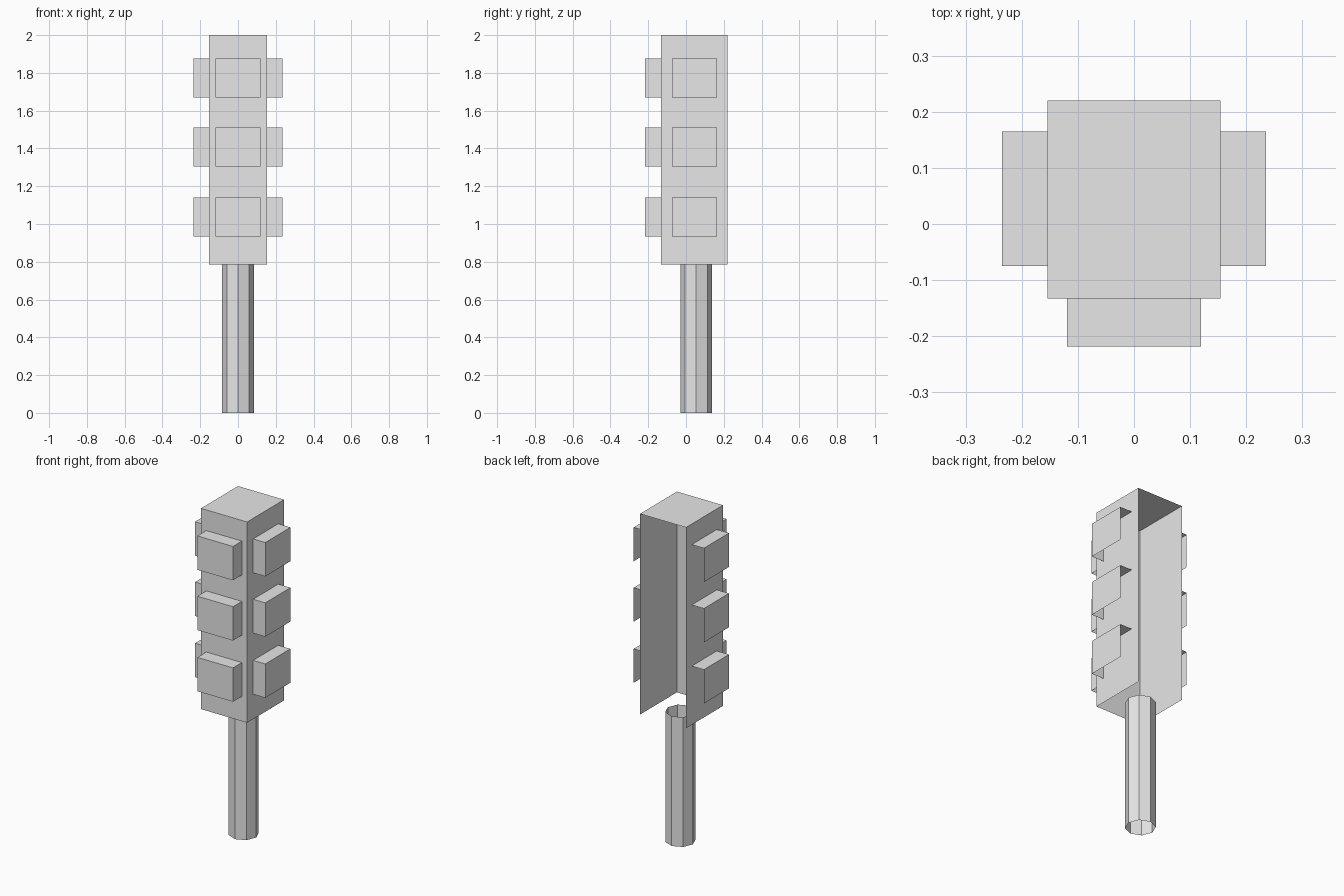
import bpy
import bmesh
from mathutils import Matrix, Vector

cube = bpy.data.objects.get("Cube")
if cube:
    bpy.data.objects.remove(cube, do_unlink=True)

grey = bpy.data.materials.new("plain grey")
grey.use_nodes = True
GREY = (0.8, 0.8, 0.8, 1)
grey.diffuse_color = GREY
grey.node_tree.nodes["Principled BSDF"].inputs["Base Color"].default_value = GREY


def finish(bm, name):
    mesh = bpy.data.meshes.new(name)
    bm.to_mesh(mesh)
    bm.free()
    mesh.materials.append(grey)
    obj = bpy.data.objects.new(name, mesh)
    bpy.context.collection.objects.link(obj)
    return obj


def open_box(name, low, high, open_sides):
    """Box between two corners, without the faces that point along open_sides."""
    low, high = Vector(low), Vector(high)
    bm = bmesh.new()
    place = Matrix.Translation((low + high) / 2) @ Matrix.Diagonal((*(high - low), 1))
    bmesh.ops.create_cube(bm, size=1, matrix=place)
    bm.normal_update()
    unwanted = [f for f in bm.faces
                if any(f.normal.dot(Vector(d)) > 0.9 for d in open_sides)]
    bmesh.ops.delete(bm, geom=unwanted, context='FACES')
    return finish(bm, name)


LEFT, RIGHT, BACK, DOWN = (1, 0, 0), (-1, 0, 0), (0, 1, 0), (0, 0, -1)
HALF, FRONT, REAR = 0.154, -0.133, 0.22
BASE, TOP = 0.785, 2.0

# Housing shell, open at the back and underneath
open_box("housing", (-HALF, FRONT, BASE), (HALF, REAR, TOP), [BACK, DOWN])

# Three rows of hooded lamps on the front and both sides
for row, z in zip(("lower", "middle", "upper"), (0.935, 1.305, 1.67)):
    top = z + 0.205
    open_box(f"front_lamp_{row}", (-0.119, -0.218, z), (0.119, FRONT, top),
             [BACK, DOWN])
    open_box(f"left_lamp_{row}", (HALF, -0.075, z), (0.235, 0.165, top),
             [RIGHT, BACK, DOWN])
    open_box(f"right_lamp_{row}", (-0.235, -0.075, z), (-HALF, 0.165, top),
             [LEFT, BACK, DOWN])

# Hollow eight-sided pole
bm = bmesh.new()
bmesh.ops.create_cone(bm, cap_ends=False, segments=8, radius1=0.084, radius2=0.084,
                      depth=BASE, matrix=Matrix.Translation((0, 0.054, BASE / 2)))
finish(bm, "pole")
